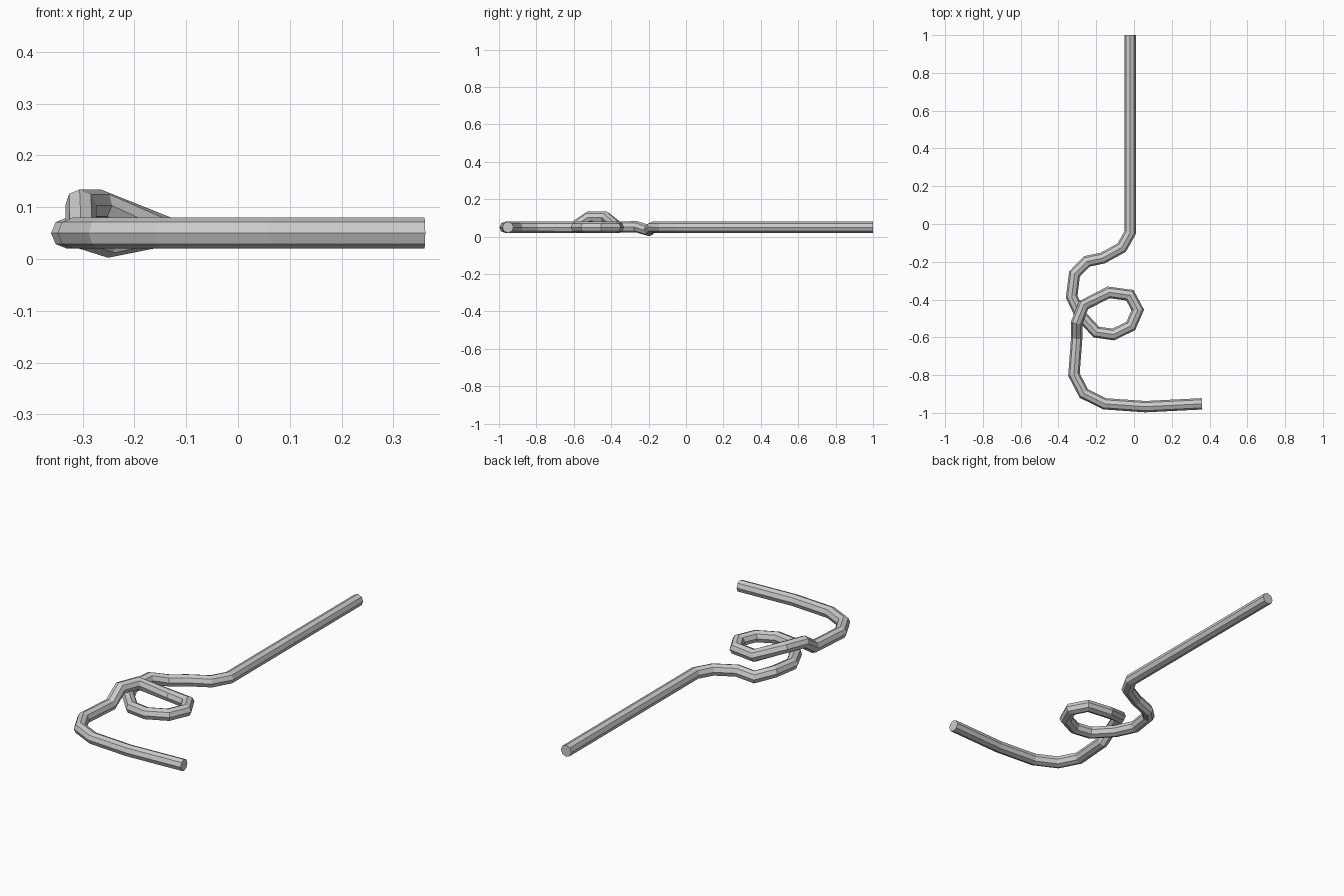
import bpy, bmesh, math
from mathutils import Vector

if "Cube" in bpy.data.objects:
    bpy.data.objects.remove(bpy.data.objects["Cube"])

RADIUS, SIDES = 0.03, 8

# Centre line: straight shank, bend, loop crossing over itself, hooked tail
PATH = [Vector(p) for p in [
    (-0.02, 1.0, 0.05), (-0.02, -0.045, 0.05), (-0.065, -0.125, 0.05),
    (-0.165, -0.18, 0.05), (-0.25, -0.198, 0.033), (-0.315, -0.265, 0.053),
    (-0.33, -0.385, 0.05), (-0.285, -0.48, 0.05), (-0.20, -0.572, 0.05), (-0.11, -0.585, 0.05),
    (-0.017, -0.54, 0.05), (0.02, -0.455, 0.05), (-0.022, -0.377, 0.05),
    (-0.135, -0.362, 0.05), (-0.267, -0.43, 0.104), (-0.303, -0.52, 0.104),
    (-0.303, -0.60, 0.05), (-0.318, -0.797, 0.05), (-0.266, -0.897, 0.05),
    (-0.155, -0.952, 0.05), (0.06, -0.967, 0.05), (0.36, -0.952, 0.05)]]


def sweep(name, path):
    """Mitred faceted tube along a path, with flat end caps."""
    bm = bmesh.new()
    rings = []
    for i, p in enumerate(path):
        before = (p - path[i - 1]).normalized() if i else None
        after = (path[i + 1] - p).normalized() if i < len(path) - 1 else None
        before, after = before or after, after or before
        tangent = (before + after).normalized()
        side = tangent.cross(Vector((0, 0, 1))).normalized()
        up = side.cross(tangent)
        bend = after - before
        mitre = 1 / max(0.5, tangent.dot(before)) - 1
        ring = []
        for k in range(SIDES):
            a = 2 * math.pi * k / SIDES
            off = RADIUS * (math.cos(a) * side + math.sin(a) * up)
            if bend.length > 1e-5:
                n = bend.normalized()
                off += n * off.dot(n) * mitre
            ring.append(bm.verts.new(p + off))
        rings.append(ring)
    for r, s in zip(rings, rings[1:]):
        for k in range(SIDES):
            j = (k + 1) % SIDES
            bm.faces.new((r[k], r[j], s[j], s[k]))
    bm.faces.new(rings[0])
    bm.faces.new(rings[-1])
    bmesh.ops.recalc_face_normals(bm, faces=bm.faces)
    mesh = bpy.data.meshes.new(name)
    bm.to_mesh(mesh)
    bm.free()
    obj = bpy.data.objects.new(name, mesh)
    bpy.context.collection.objects.link(obj)
    return obj


# Bent rod
sweep("looped_rod", PATH)
